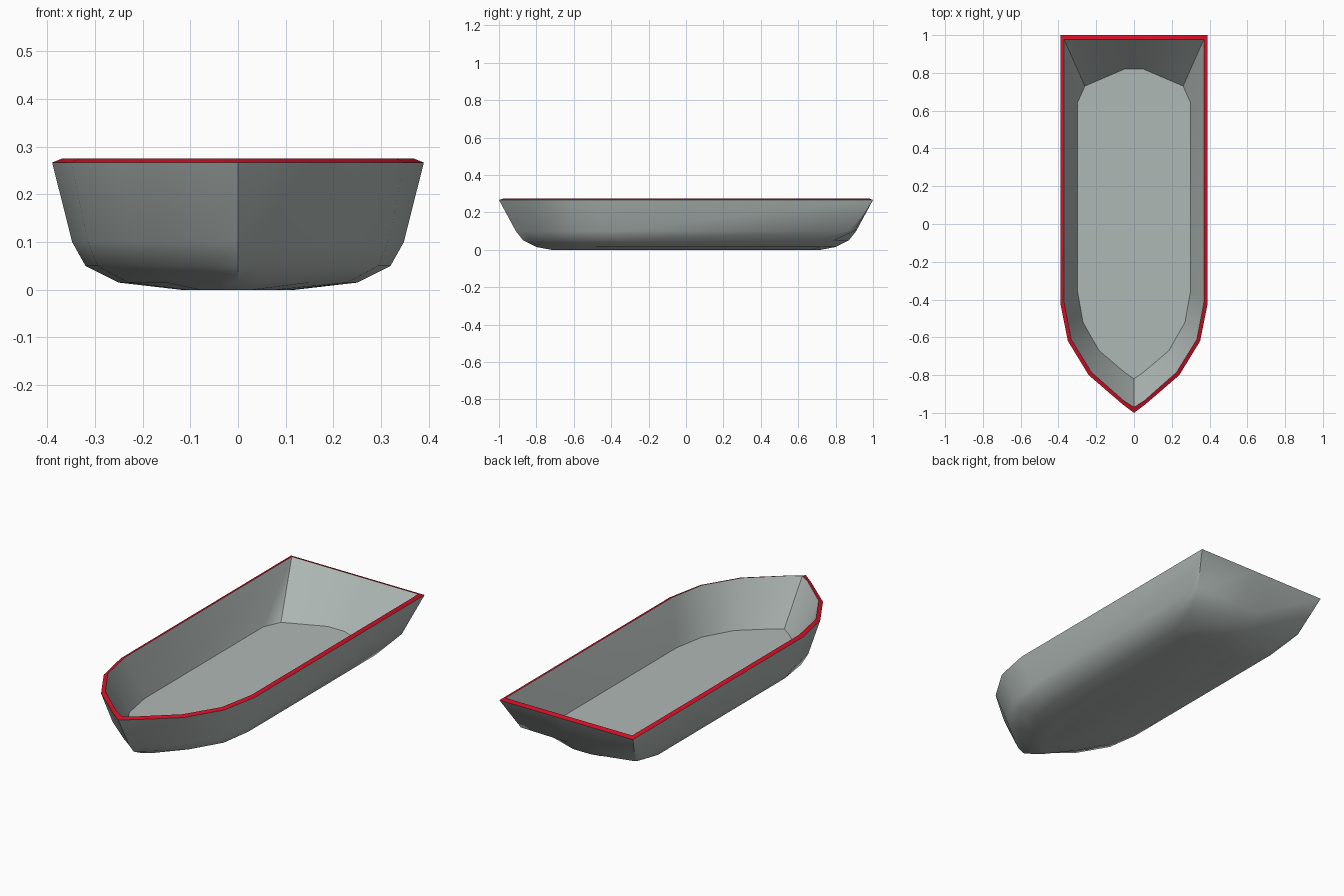
import bpy, bmesh

if "Cube" in bpy.data.objects:
    bpy.data.objects.remove(bpy.data.objects["Cube"])


def material(name, rgb):
    m = bpy.data.materials.new(name)
    m.diffuse_color = (*rgb, 1)
    m.use_nodes = True
    m.node_tree.nodes["Principled BSDF"].inputs["Base Color"].default_value = m.diffuse_color
    return m


grey = material("grey_green_hull", (0.43, 0.48, 0.46))
red = material("red_rim", (0.66, 0.005, 0.02))

# Half outlines (x, y) from the bow point round to the stern, with their height
OUTER = [
    (0.000, [(0, -.72), (.03, -.69), (.08, -.57), (.11, -.45), (.12, -.33), (.12, .58), (.10, .66), (.03, .72)]),
    (0.015, [(0, -.80), (.04, -.77), (.15, -.63), (.23, -.48), (.25, -.35), (.25, .62), (.21, .72), (.05, .80)]),
    (0.050, [(0, -.87), (.05, -.83), (.20, -.70), (.295, -.54), (.32, -.37), (.32, .69), (.285, .79), (.05, .87)]),
    (0.100, [(0, -.91), (.055, -.87), (.215, -.74), (.315, -.57), (.348, -.39), (.348, .87), (.335, .90), (.05, .91)]),
    (0.267, [(0, -1), (.06, -.955), (.24, -.80), (.35, -.62), (.39, -.42), (.39, 1), (.39, 1), (.05, 1)]),
]
INNER = [
    (0.275, [(0, -.97), (.055, -.935), (.225, -.785), (.333, -.61), (.37, -.415), (.37, .977), (.37, .977), (.05, .977)]),
    (0.052, [(0, -.82), (.05, -.785), (.185, -.67), (.27, -.52), (.30, -.35), (.30, .64), (.26, .73), (.05, .82)]),
]

# Hull shell: skin the mirrored rings from keel, over the rim, to the floor
bm = bmesh.new()
rings = []
for z, half in OUTER + INNER:
    outline = half + [(-x, y) for x, y in reversed(half[1:])]
    rings.append([bm.verts.new((x, y, z)) for x, y in outline])

bm.faces.new(rings[0][::-1])       # flat bottom
bm.faces.new(rings[-1])            # inside floor
n = len(rings[0])
for k in range(len(rings) - 1):
    a, b = rings[k], rings[k + 1]
    for i in range(n):
        j = (i + 1) % n
        f = bm.faces.new((a[i], a[j], b[j], b[i]))
        f.material_index = 1 if k == len(OUTER) - 1 else 0   # rim band

bmesh.ops.remove_doubles(bm, verts=bm.verts, dist=0.0005)
bmesh.ops.recalc_face_normals(bm, faces=bm.faces)
mesh = bpy.data.meshes.new("boat_hull")
bm.to_mesh(mesh)
bm.free()
mesh.materials.append(grey)
mesh.materials.append(red)
hull = bpy.data.objects.new("boat_hull", mesh)
bpy.context.collection.objects.link(hull)

# Smooth sides, crisp rim, floor and stem edges
bpy.context.view_layer.objects.active = hull
hull.select_set(True)
bpy.ops.object.shade_smooth_by_angle(angle=0.62)
